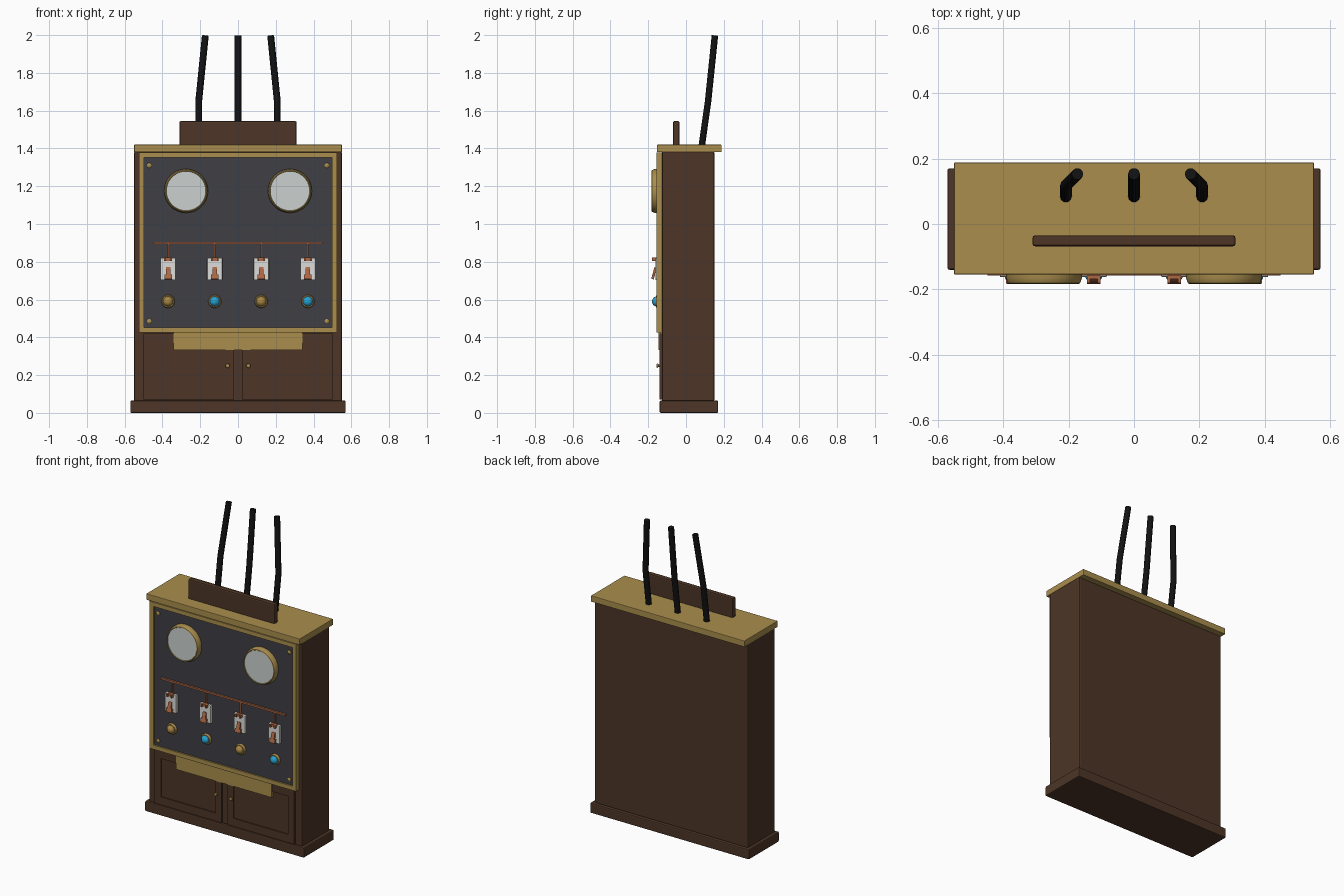
import bpy, bmesh, math
from mathutils import Vector, Matrix

if "Cube" in bpy.data.objects:
    bpy.data.objects.remove(bpy.data.objects["Cube"])


def material(name, rgb):
    m = bpy.data.materials.new(name)
    m.diffuse_color = (*rgb, 1)
    m.use_nodes = True
    m.node_tree.nodes["Principled BSDF"].inputs["Base Color"].default_value = m.diffuse_color
    return m


WOOD = material("dark wood", (0.075, 0.036, 0.020))
BRASS = material("brass", (0.40, 0.27, 0.075))
SLATE = material("slate", (0.050, 0.050, 0.060))
DIAL = material("dial grey", (0.60, 0.64, 0.63))
WHITE = material("porcelain", (0.72, 0.72, 0.70))
COPPER = material("copper", (0.42, 0.14, 0.06))
BLUE = material("blue glass", (0.02, 0.36, 0.65))
AMBER = material("amber glass", (0.40, 0.24, 0.06))
BLACK = material("black rubber", (0.006, 0.006, 0.006))


def finish(name, bm, mat, smooth=False):
    me = bpy.data.meshes.new(name)
    bmesh.ops.recalc_face_normals(bm, faces=bm.faces[:])
    bm.to_mesh(me)
    bm.free()
    me.materials.append(mat)
    ob = bpy.data.objects.new(name, me)
    bpy.context.collection.objects.link(ob)
    if smooth:
        bpy.ops.object.select_all(action='DESELECT')
        ob.select_set(True)
        bpy.context.view_layer.objects.active = ob
        bpy.ops.object.shade_smooth_by_angle(angle=math.radians(35))
    return ob


def boxes(name, mat, spans, bevel=0.0):
    """One object from (x0, x1, y0, y1, z0, z1) spans."""
    bm = bmesh.new()
    for x0, x1, y0, y1, z0, z1 in spans:
        mx = Matrix.Translation(((x0 + x1) / 2, (y0 + y1) / 2, (z0 + z1) / 2))
        bmesh.ops.create_cube(bm, size=1, matrix=mx @ Matrix.Diagonal((x1 - x0, y1 - y0, z1 - z0, 1)))
    ob = finish(name, bm, mat)
    if bevel:
        mod = ob.modifiers.new("soft edge", 'BEVEL')
        mod.width, mod.segments = bevel, 2
    return ob


def turned(name, mat, x, z, profile, sides=32):
    """Lathe (radius, y) points about an axis facing the front."""
    bm = bmesh.new()
    rings = []
    for r, y in profile:
        if r == 0:
            rings.append([bm.verts.new((x, y, z))])
            continue
        rings.append([bm.verts.new((x + r * math.cos(i * math.tau / sides), y,
                                    z + r * math.sin(i * math.tau / sides))) for i in range(sides)])
    for a, b in zip(rings, rings[1:]):
        for i in range(sides):
            j = (i + 1) % sides
            if len(b) == 1:
                bm.faces.new((a[i], a[j], b[0]))
            else:
                bm.faces.new((a[i], a[j], b[j], b[i]))
    return finish(name, bm, mat, True)


# Cabinet carcass
boxes("plinth", WOOD, [(-0.57, 0.57, -0.14, 0.17, 0, 0.065)], 0.006)
boxes("cabinet_body", WOOD, [(-0.55, 0.55, -0.127, 0.15, 0.06, 1.385)], 0.008)
boxes("top_slab", BRASS, [(-0.55, 0.55, -0.154, 0.188, 1.38, 1.42)], 0.003)
boxes("crest_board", WOOD, [(-0.31, 0.31, -0.068, -0.035, 1.415, 1.545)], 0.007)

# Control panel and its frame
boxes("control_panel", SLATE, [(-0.505, 0.505, -0.145, -0.12, 0.445, 1.36)])
boxes("panel_frame", BRASS, [
    (-0.525, -0.498, -0.155, -0.12, 0.425, 1.378),
    (0.498, 0.525, -0.155, -0.12, 0.425, 1.378),
    (-0.498, 0.498, -0.155, -0.12, 0.425, 0.452),
    (-0.498, 0.498, -0.155, -0.12, 1.351, 1.378)])
for sx in (-1, 1):
    for z in (0.485, 1.31):
        turned("panel_screw", BRASS, sx * 0.47, z,
               [(0.013, -0.14), (0.013, -0.148), (0.008, -0.152), (0, -0.153)], 12)

# Round gauges
for sx in (-1, 1):
    turned("gauge_bezel", BRASS, sx * 0.275, 1.175,
           [(0.116, -0.14), (0.116, -0.165), (0.113, -0.174), (0.110, -0.181),
            (0.106, -0.183), (0.104, -0.180), (0.104, -0.172)], 48)
    turned("gauge_face", DIAL, sx * 0.275, 1.175, [(0.105, -0.172), (0.105, -0.178), (0, -0.178)], 48)

# Bus bar, knife switches and lamps
COLUMNS = (-0.37, -0.123, 0.123, 0.37)
boxes("bus_bar", COPPER, [(-0.447, 0.447, -0.157, -0.14, 0.893, 0.904)])
for i, x in enumerate(COLUMNS):
    boxes("bus_drop", COPPER, [(x - 0.004, x + 0.004, -0.153, -0.14, 0.815, 0.895)])
    boxes("switch_base", WHITE, [(x - 0.04, x + 0.04, -0.162, -0.14, 0.703, 0.82)], 0.003)
    boxes("switch_clip", COPPER, [(x - 0.021, x + 0.021, -0.168, -0.15, 0.805, 0.823),
                                  (x - 0.021, x - 0.011, -0.18, -0.16, 0.805, 0.823),
                                  (x + 0.011, x + 0.021, -0.18, -0.16, 0.805, 0.823)])
    # Slanted lever with a wider grip at its lower end
    bm = bmesh.new()
    tilt = Matrix.Translation((x, -0.170, 0.737)) @ Matrix.Rotation(math.radians(-14), 4, 'X')
    for w, d, h, z in ((0.024, 0.012, 0.064, 0.002), (0.04, 0.014, 0.024, -0.018)):
        bmesh.ops.create_cube(bm, size=1, matrix=tilt @ Matrix.Translation((0, 0, z))
                              @ Matrix.Diagonal((w, d, h, 1)))
    finish("switch_lever", bm, COPPER)
    turned("lamp_bezel", BRASS, x, 0.59,
           [(0.035, -0.14), (0.035, -0.152), (0.031, -0.160), (0.026, -0.160), (0.026, -0.15)], 24)
    turned("lamp_lens", BLUE if i % 2 else AMBER, x, 0.59,
           [(0.026, -0.15)] + [(0.026 * math.cos(a), -0.158 - 0.022 * math.sin(a))
                               for a in (0, 0.4, 0.8, 1.2)] + [(0, -0.18)], 24)

# Lower doors: framed, with recessed panels and knobs
for sx in (-1, 1):
    def span(a, b, y0, y1, z0, z1):
        lo, hi = sorted((sx * a, sx * b))
        return (lo, hi, y0, y1, z0, z1)
    boxes("door_frame", WOOD, [
        span(0.455, 0.50, -0.139, -0.12, 0.07, 0.42),
        span(0.022, 0.065, -0.139, -0.12, 0.07, 0.42),
        span(0.065, 0.455, -0.139, -0.12, 0.07, 0.122),
        span(0.065, 0.455, -0.139, -0.12, 0.37, 0.42)])
    boxes("door_panel", WOOD, [span(0.06, 0.46, -0.132, -0.12, 0.115, 0.375)])
    turned("door_knob", BRASS, sx * 0.055, 0.25,
           [(0.006, -0.135), (0.006, -0.146), (0.012, -0.149), (0.010, -0.155), (0, -0.157)], 16)

# Blank brass plate across the door tops
boxes("brass_plate", BRASS, [(-0.342, 0.342, -0.145, -0.13, 0.333, 0.43)])

# Cables rising from the top
for s in (-1, 0, 1):
    cu = bpy.data.curves.new("cable", 'CURVE')
    cu.dimensions = '3D'
    cu.bevel_depth, cu.bevel_resolution, cu.use_fill_caps = 0.018, 3, True
    sp = cu.splines.new('POLY')
    path = [(s * 0.208, 0.083, 1.41), (s * 0.208, 0.117, 1.65), (s * 0.173, 0.153, 1.997)]
    sp.points.add(len(path) - 1)
    for p, co in zip(sp.points, path):
        p.co = (*co, 1)
    cu.materials.append(BLACK)
    bpy.context.collection.objects.link(bpy.data.objects.new("cable", cu))
